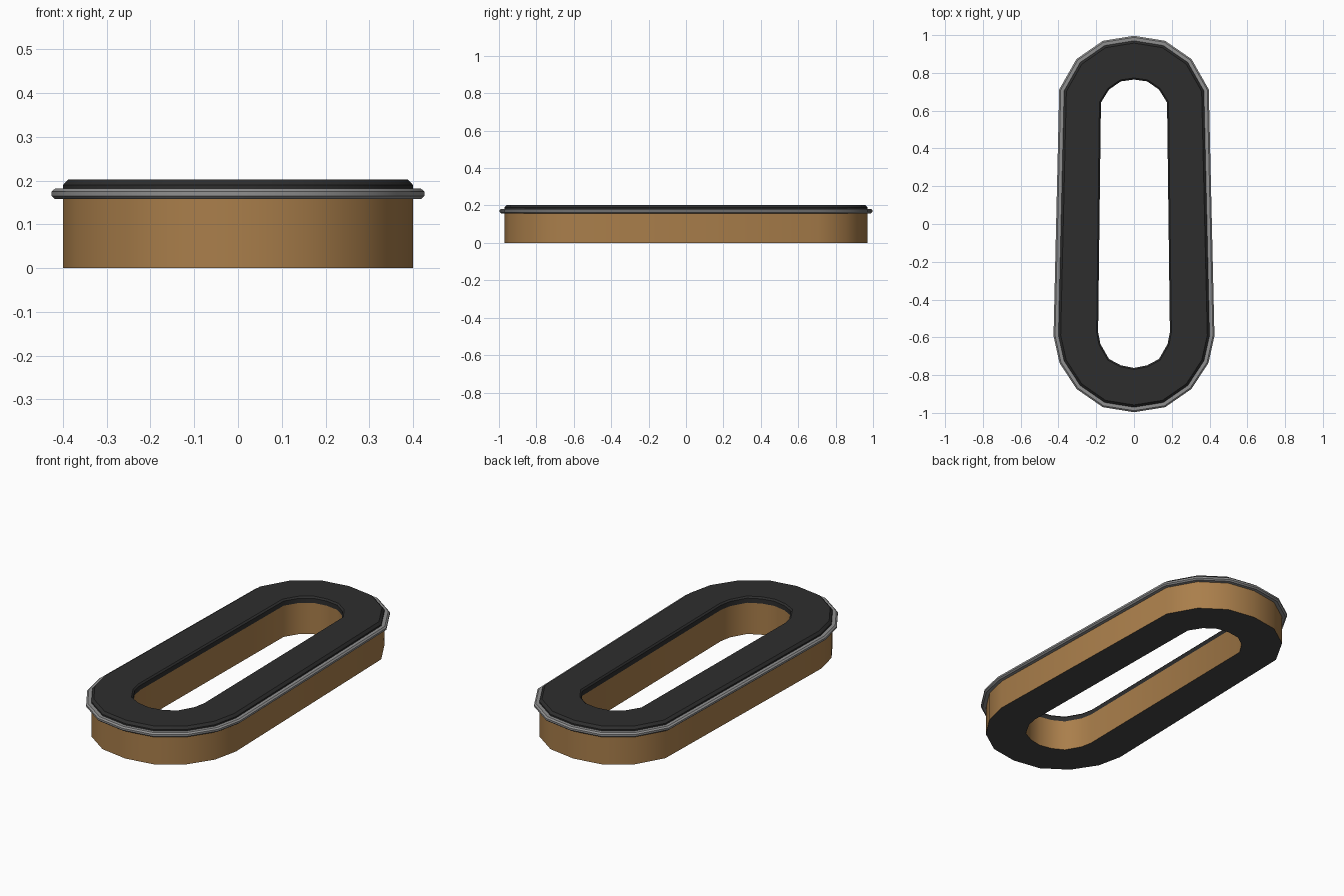
import bpy, bmesh, math
from mathutils import Vector

if "Cube" in bpy.data.objects:
    bpy.data.objects.remove(bpy.data.objects["Cube"])

# Right halves of the outlines, from far end to near end
OUTER = [(0, .97), (.155, .945), (.285, .855), (.37, .705),
         (.40, -.59), (.37, -.725), (.285, -.855), (.155, -.945), (0, -.97)]
INNER = [(0, .765), (.07, .755), (.132, .712), (.175, .643),
         (.19, -.573), (.178, -.635), (.132, -.715), (.07, -.748), (0, -.762)]


def outline(half):
    return [Vector(p) for p in half] + [Vector((-x, y)) for x, y in half[-2:0:-1]]


def offset(pts, d):
    """Mitred outward offset of a clockwise outline."""
    out = []
    for i, p in enumerate(pts):
        a = (p - pts[i - 1]).normalized()
        b = (pts[(i + 1) % len(pts)] - p).normalized()
        na, nb = Vector((-a.y, a.x)), Vector((-b.y, b.x))
        m = (na + nb).normalized()
        out.append(p + m * (d / m.dot(na)))
    return out


def material(name, rgb):
    m = bpy.data.materials.new(name)
    m.diffuse_color = (*rgb, 1)
    m.use_nodes = True
    m.node_tree.nodes["Principled BSDF"].inputs["Base Color"].default_value = m.diffuse_color
    return m


def ring(name, section, mats, slots=None):
    """Closed ring whose section is a loop of (outline, offset, z)."""
    bm = bmesh.new()
    loops = [[bm.verts.new((p.x, p.y, z)) for p in offset(o, d)] for o, d, z in section]
    n = len(loops[0])
    for k, lo in enumerate(loops):
        up = loops[(k + 1) % len(loops)]
        for i in range(n):
            j = (i + 1) % n
            f = bm.faces.new((lo[i], lo[j], up[j], up[i]))
            f.material_index = slots[k] if slots else 0
    bmesh.ops.recalc_face_normals(bm, faces=bm.faces)
    me = bpy.data.meshes.new(name)
    bm.to_mesh(me)
    bm.free()
    ob = bpy.data.objects.new(name, me)
    bpy.context.collection.objects.link(ob)
    for m in mats:
        me.materials.append(m)
    bpy.ops.object.select_all(action='DESELECT')
    ob.select_set(True)
    bpy.context.view_layer.objects.active = ob
    bpy.ops.object.shade_smooth_by_angle(angle=math.radians(35))
    return ob


wood = material("wood", (.40, .21, .07))
black = material("black", (.027, .027, .027))
under = material("underside", (.06, .06, .06))
steel = material("steel", (.28, .28, .28))
out, inn = outline(OUTER), outline(INNER)

# Wooden wall with a grey underside
ring("body", [(out, 0, 0), (out, 0, .17), (inn, 0, .17), (inn, 0, 0)],
     [wood, under], [0, 0, 0, 1])

# Black top plate with chamfered edges
ring("top_plate", [(out, 0, .17), (out, 0, .19), (out, -.012, .203),
                   (inn, .008, .203), (inn, 0, .195), (inn, 0, .17)], [black])

# Rounded metal trim around the outside
ring("rim_trim", [(out, -.01, .158), (out, .018, .158), (out, .026, .165),
                  (out, .026, .175), (out, .018, .182), (out, -.01, .182)], [steel])
